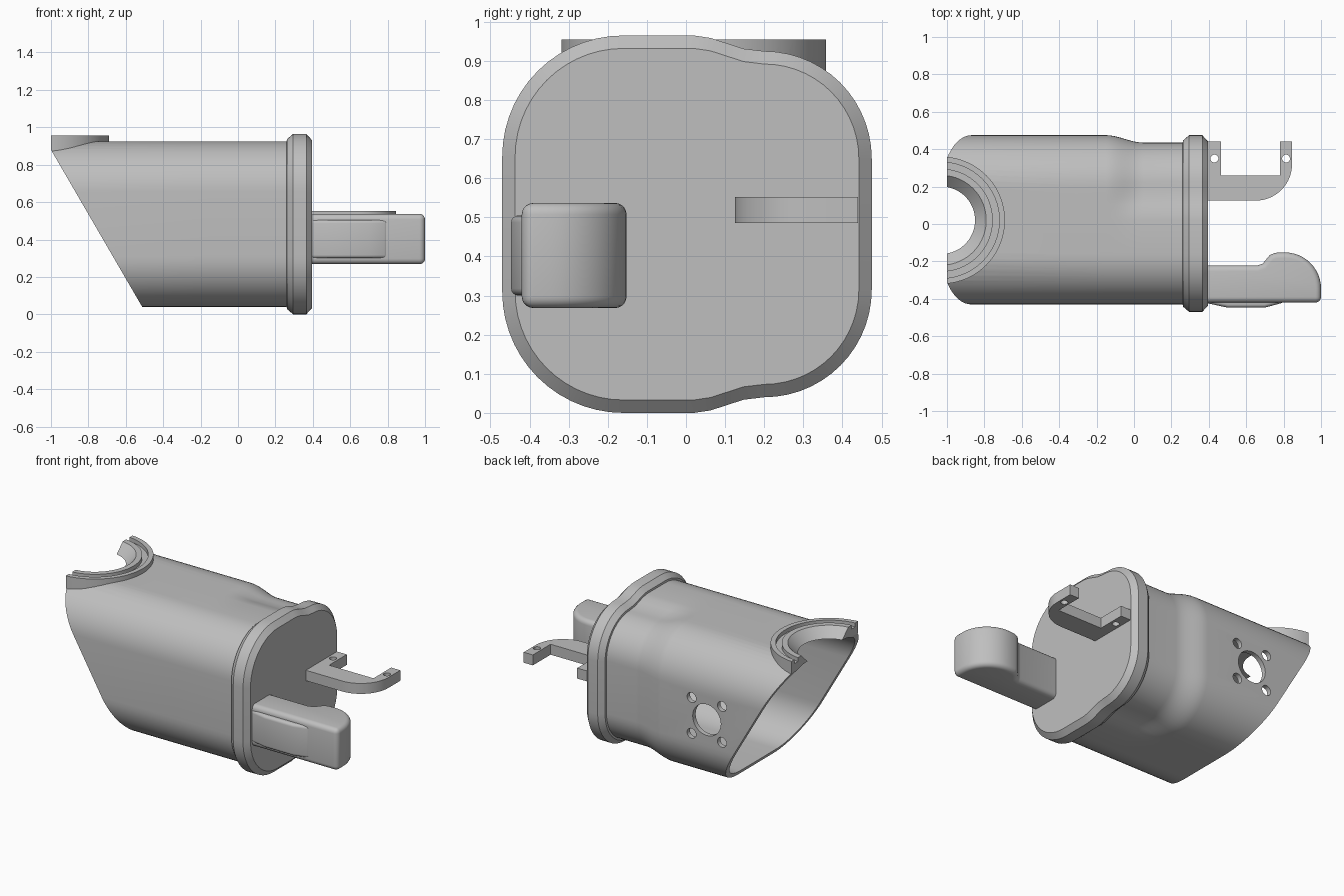
import bpy, bmesh
from math import sin, cos, pi, radians
from mathutils import Vector

cube = bpy.data.objects.get("Cube")
if cube:
    bpy.data.objects.remove(cube, do_unlink=True)

grey = bpy.data.materials.new("plain_grey")
grey.use_nodes = True
colour = (0.52, 0.52, 0.52, 1)
grey.diffuse_color = colour
grey.node_tree.nodes["Principled BSDF"].inputs["Base Color"].default_value = colour

MID = 0.4825          # height of the housing axis
COLLAR = (-1.03, 0.02)  # centre of the half collar


def loft(name, rings, wrap=False):
    """Skin a list of equal-length point rings, capped or joined end to start."""
    bm = bmesh.new()
    vs = [[bm.verts.new(p) for p in ring] for ring in rings]
    pairs = list(zip(vs, vs[1:])) + ([(vs[-1], vs[0])] if wrap else [])
    n = len(vs[0])
    for a, b in pairs:
        for i in range(n):
            j = (i + 1) % n
            bm.faces.new((a[i], a[j], b[j], b[i]))
    if not wrap:
        bm.faces.new(vs[0])
        bm.faces.new(vs[-1])
    bmesh.ops.recalc_face_normals(bm, faces=bm.faces)
    mesh = bpy.data.meshes.new(name)
    bm.to_mesh(mesh)
    bm.free()
    mesh.materials.append(grey)
    obj = bpy.data.objects.new(name, mesh)
    bpy.context.collection.objects.link(obj)
    return obj


def prism(name, outline, z0, z1):
    return loft(name, [[(x, y, z) for x, y in outline] for z in (z0, z1)])


def arc(cx, cy, r, a0, a1, n):
    angles = [radians(a0 + (a1 - a0) * i / n) for i in range(n + 1)]
    return [(cx + r * cos(a), cy + r * sin(a)) for a in angles]


def lathe(name, profile, wrap=False, n=96):
    cx, cy = COLLAR
    return loft(name, [[(cx + r * cos(2 * pi * i / n), cy + r * sin(2 * pi * i / n), z)
                        for i in range(n)] for r, z in profile], wrap)


def cylinder_y(name, x, z, r, y0, y1, n=40):
    return loft(name, [[(x + r * cos(2 * pi * i / n), y, z + r * sin(2 * pi * i / n))
                        for i in range(n)] for y in (y0, y1)])


def activate(obj):
    bpy.ops.object.select_all(action='DESELECT')
    obj.select_set(True)
    bpy.context.view_layer.objects.active = obj


def boolean(obj, tool, operation='DIFFERENCE'):
    mod = obj.modifiers.new("cut", 'BOOLEAN')
    mod.operation, mod.solver, mod.object = operation, 'EXACT', tool
    activate(obj)
    bpy.ops.object.modifier_apply(modifier=mod.name)
    bpy.data.objects.remove(tool, do_unlink=True)


def bevel(obj, width, segments):
    mod = obj.modifiers.new("round", 'BEVEL')
    mod.width, mod.segments = width, segments
    mod.limit_method, mod.angle_limit = 'ANGLE', radians(40)
    mod.use_clamp_overlap = False
    activate(obj)
    bpy.ops.object.modifier_apply(modifier=mod.name)


def smooth(obj, angle=28):
    activate(obj)
    bpy.ops.object.shade_smooth_by_angle(angle=radians(angle))


def section(x, dl, dr):
    """Rounded outline; dl and dr inset its front and back halves."""
    top, shoulder = MID - dl, 0.4425 - dr
    half = arc(-0.16, 0.1725, 0.31 - dl, 180, 90, 14)
    for t in (0, 0.25, 0.5, 0.75):
        s = t * t * (3 - 2 * t)
        half.append((0.02 + 0.17 * t, top + (shoulder - top) * s))
    half += arc(0.2, 0.1675, 0.275 - dr, 90, 0, 14)
    return ([(x, y, MID + h) for y, h in half]
            + [(x, y, MID - h) for y, h in reversed(half)])


def neck(wall):
    """Sections where the wide rear narrows behind the flange."""
    rings = []
    for i in range(11):
        t = i / 10
        s = t * t * (3 - 2 * t)
        rings.append(section(-0.15 + 0.2 * t, 0.04 + wall, 0.04 * s + wall))
    return rings


# Housing with its chamfered flange
housing = loft("housing", [section(-1.1, 0.04, 0)] + neck(0) + [
    section(0.26, 0.04, 0.04), section(0.262, 0.028, 0.028), section(0.295, 0, 0),
    section(0.365, 0, 0), section(0.395, 0.033, 0.033)])

# Half collar on top, then the hollow inside
boolean(housing, lathe("collar", [(0.34, 0.8), (0.34, 0.955)]), 'UNION')
boolean(housing, loft("cavity", [section(-1.5, 0.07, 0.03)] + neck(0.03)
                      + [section(0.34, 0.07, 0.07)]))

# Funnel and ring groove in the collar
boolean(housing, lathe("funnel", [(0.17, 0.7), (0.17, 0.885), (0.24, 0.955), (0.24, 1.0)]))
boolean(housing, lathe("groove", [(0.275, 0.93), (0.31, 0.93), (0.31, 1.0), (0.275, 1.0)], True))

# Slanted open end
slant = [(-2, 1.2), (-1, 1.2), (-1, 0.88), (-0.431, -0.1), (-2, -0.1)]
boolean(housing, loft("slant", [[(x, y, z) for x, z in slant] for y in (-1, 1)]))

# Port and four screw holes in the back wall
boolean(housing, cylinder_y("port", -0.48, 0.485, 0.1, 0.3, 0.6))
for sx in (-1, 1):
    for sz in (-1, 1):
        boolean(housing, cylinder_y("screw_hole", -0.48 + 0.108 * sx,
                                    0.485 + 0.115 * sz, 0.032, 0.3, 0.6, 20))
smooth(housing)

# Flat U-shaped bracket with two pin holes
outline = ([(0.385, 0.125)] + arc(0.65, 0.32, 0.195, -90, 0, 16)
           + [(0.845, 0.44), (0.78, 0.44), (0.78, 0.26), (0.465, 0.26),
              (0.465, 0.44), (0.395, 0.44), (0.385, 0.43)])
bracket = prism("bracket", outline, 0.485, 0.552)
for x in (0.43, 0.813):
    boolean(bracket, prism("pin_hole", arc(x, 0.35, 0.021, 0, 345, 23), 0.4, 0.6))
smooth(bracket)

# Handle with a raised rounded end
outline = ([(0.365, -0.42), (1, -0.42)] + arc(0.807, -0.345, 0.193, 0, 90, 12)
           + [(0.755, -0.154), (0.726, -0.166), (0.706, -0.19),
              (0.688, -0.212), (0.66, -0.222), (0.365, -0.222)])
handle = prism("handle", outline, 0.268, 0.537)
bevel(handle, 0.03, 5)
smooth(handle, 35)

# Tapered grip pad on the handle front
pad = prism("grip_pad", [(0.375, -0.4), (0.375, -0.42), (0.5, -0.447), (0.7, -0.447),
                         (0.8, -0.42), (0.8, -0.4)], 0.3, 0.505)
bevel(pad, 0.018, 4)
smooth(pad, 35)
